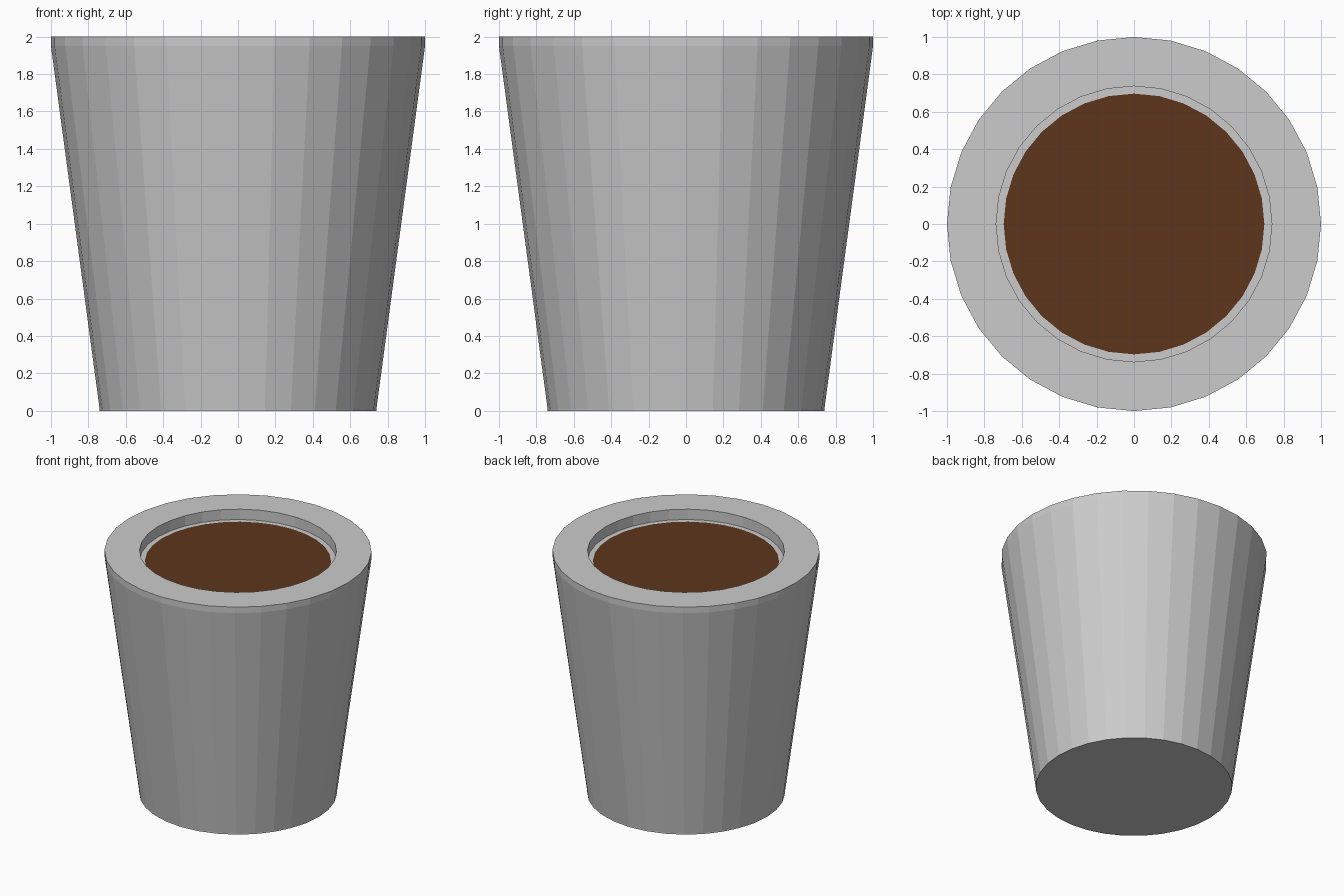
import bpy, bmesh
from math import cos, sin, tau

if "Cube" in bpy.data.objects:
    bpy.data.objects.remove(bpy.data.objects["Cube"])

SIDES = 32

def lathe(name, profile, cap_first=False, cap_last=False):
    """Revolve (radius, z) points around z with flat faces."""
    bm = bmesh.new()
    rings = [[bm.verts.new((r * cos(tau * i / SIDES), r * sin(tau * i / SIDES), z))
              for i in range(SIDES)] for r, z in profile]
    for a, b in zip(rings, rings[1:]):
        for i in range(SIDES):
            j = (i + 1) % SIDES
            bm.faces.new((a[i], a[j], b[j], b[i]))
    if cap_first:
        bm.faces.new(rings[0][::-1])
    if cap_last:
        bm.faces.new(rings[-1])
    mesh = bpy.data.meshes.new(name)
    bm.to_mesh(mesh)
    bm.free()
    obj = bpy.data.objects.new(name, mesh)
    bpy.context.collection.objects.link(obj)
    return obj

# Tapered pot: base, wall, straight lip, rim, recess and narrow ledge
lathe("pot", [(0.74, 0), (0.74, 0.01), (1, 1.95), (1, 2),
              (0.737, 2), (0.737, 1.915), (0.697, 1.915)], cap_first=True)

# Soil disc filling the recess
soil = lathe("soil", [(0.697, 1.915)], cap_last=True)
brown = bpy.data.materials.new("soil_brown")
brown.diffuse_color = (0.11, 0.037, 0.012, 1)
brown.use_nodes = True
brown.node_tree.nodes["Principled BSDF"].inputs["Base Color"].default_value = brown.diffuse_color
soil.data.materials.append(brown)
